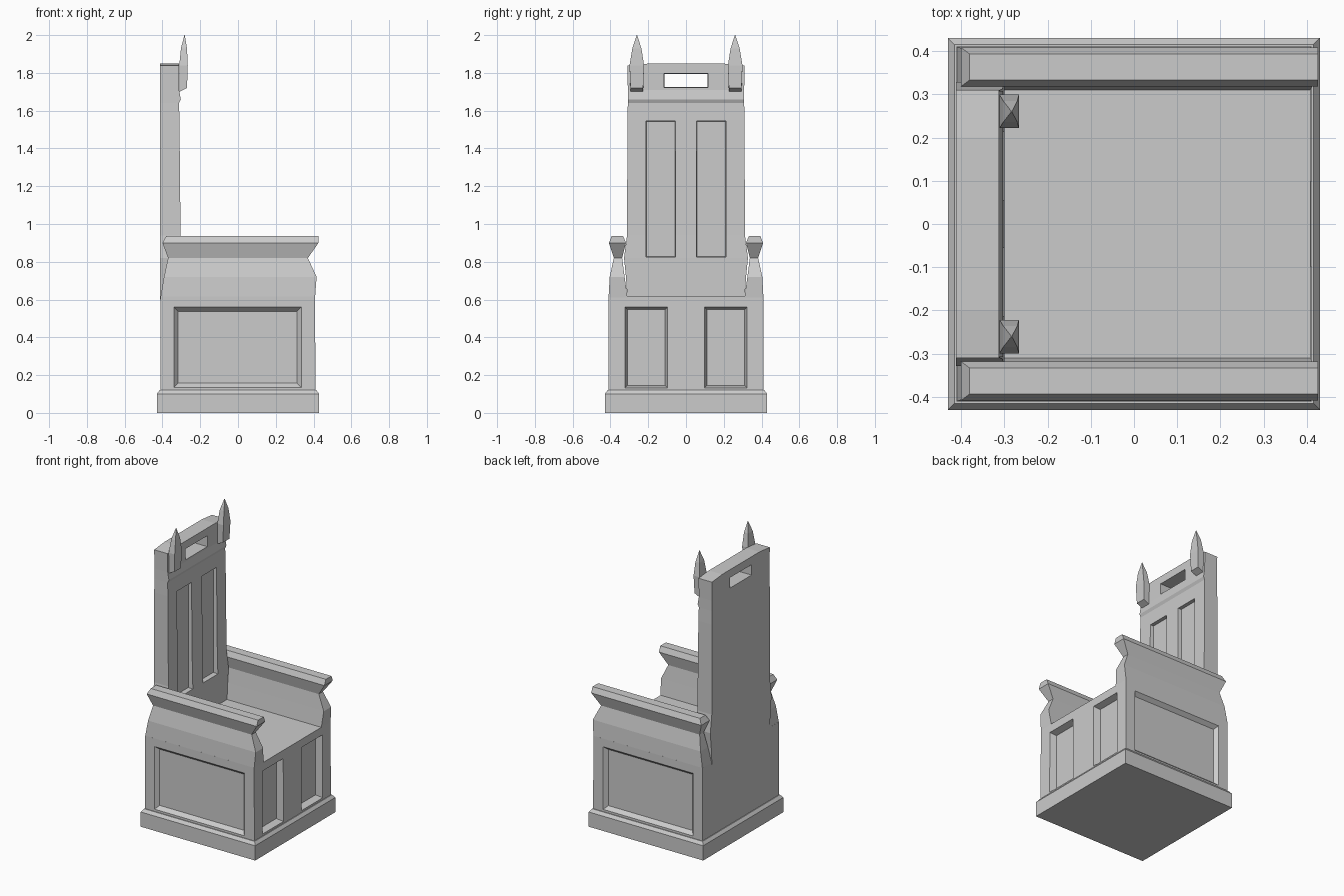
import bpy, bmesh

if "Cube" in bpy.data.objects:
    bpy.data.objects.remove(bpy.data.objects["Cube"])


def loft(name, rings):
    """Skin a stack of equal-length point rings and cap both ends."""
    bm = bmesh.new()
    vs = [[bm.verts.new(p) for p in r] for r in rings]
    n = len(vs[0])
    for a, b in zip(vs, vs[1:]):
        for i in range(n):
            j = (i + 1) % n
            bm.faces.new((a[i], a[j], b[j], b[i]))
    bm.faces.new(vs[0])
    bm.faces.new(vs[-1])
    bmesh.ops.recalc_face_normals(bm, faces=bm.faces)
    me = bpy.data.meshes.new(name)
    bm.to_mesh(me)
    bm.free()
    ob = bpy.data.objects.new(name, me)
    bpy.context.collection.objects.link(ob)
    return ob


def ring(z, x0, x1, y0, y1):
    return [(x0, y0, z), (x1, y0, z), (x1, y1, z), (x0, y1, z)]


def stack(name, rows):
    return loft(name, [ring(*r) for r in rows])


def carve(target, axis, surface, depth, u0, u1, z0, z1, inset):
    """Cut a sloped-edge panel into a face whose normal runs along the axis."""
    def rect(d, k):
        pts = [(u0 + k, z0 + k), (u1 - k, z0 + k), (u1 - k, z1 - k), (u0 + k, z1 - k)]
        return [(d, u, z) if axis == 'x' else (u, d, z) for u, z in pts]
    out = 0.03 if depth > 0 else -0.03
    cutter = loft("cutter", [rect(surface + out, 0), rect(surface, 0),
                             rect(surface - depth, inset)])
    cutter.hide_render = True
    mod = target.modifiers.new("panel", 'BOOLEAN')
    mod.operation = 'DIFFERENCE'
    mod.solver = 'EXACT'
    mod.object = cutter
    bpy.context.view_layer.objects.active = target
    bpy.ops.object.modifier_apply(modifier=mod.name)
    bpy.data.objects.remove(cutter)


# plinth with chamfered top
stack("plinth", [(0, -.43, .43, -.43, .43), (.1, -.43, .43, -.43, .43),
                 (.12, -.415, .415, -.415, .415)])

# seat box with recessed panels
seat = stack("seat_box", [(.115, -.41, .41, -.41, .41), (.615, -.41, .408, -.41, .41)])
for s in (1, -1):
    carve(seat, 'y', s * .41, s * .025, -.34, .335, .135, .56, .022)
    a, b = sorted((s * .098, s * .323))
    carve(seat, 'x', .41, .045, a, b, .133, .56, .013)

# flared arm rests
arm_rows = [(.612, -.41, .408, .31, .41), (.72, -.392, .416, .325, .404),
            (.82, -.37, .37, .338, .382), (.9, -.40, .426, .318, .408),
            (.937, -.38, .426, .333, .393)]
for s, side in ((1, "left"), (-1, "right")):
    stack(side + "_arm", [(z, x0, x1, s * y0, s * y1) for z, x0, x1, y0, y1 in arm_rows])

# tall back rest with panels and a hand slot
back_rows = [(.6, -.30, .31), (.72, -.30, .318), (.82, -.30, .328), (.94, -.304, .312),
             (1.55, -.31, .31), (1.64, -.312, .308), (1.66, -.303, .308),
             (1.71, -.312, .308), (1.838, -.312, .31), (1.849, -.312, .2)]
back = stack("back_rest", [(z, -.412, x1, -w, w) for z, x1, w in back_rows])
for s in (1, -1):
    a, b = sorted((s * .055, s * .213))
    carve(back, 'x', -.302, .03, a, b, .825, 1.547, .004)
carve(back, 'x', -.29, .16, -.117, .117, 1.722, 1.797, .003)

# pointed finials on the back rest corners
for s, side in ((1, "left"), (-1, "right")):
    rows = [(1.84, -.311, -.266, .222, .299), (1.93, -.302, -.27, .236, .284),
            (2.0, -.284, -.282, .259, .261)]
    base = [(-.311, .227, 1.70), (-.27, .227, 1.72), (-.27, .294, 1.72), (-.311, .294, 1.70)]
    rings = [base] + [ring(*r) for r in rows]
    loft(side + "_finial", [[(x, s * y, z) for x, y, z in r] for r in rings])
